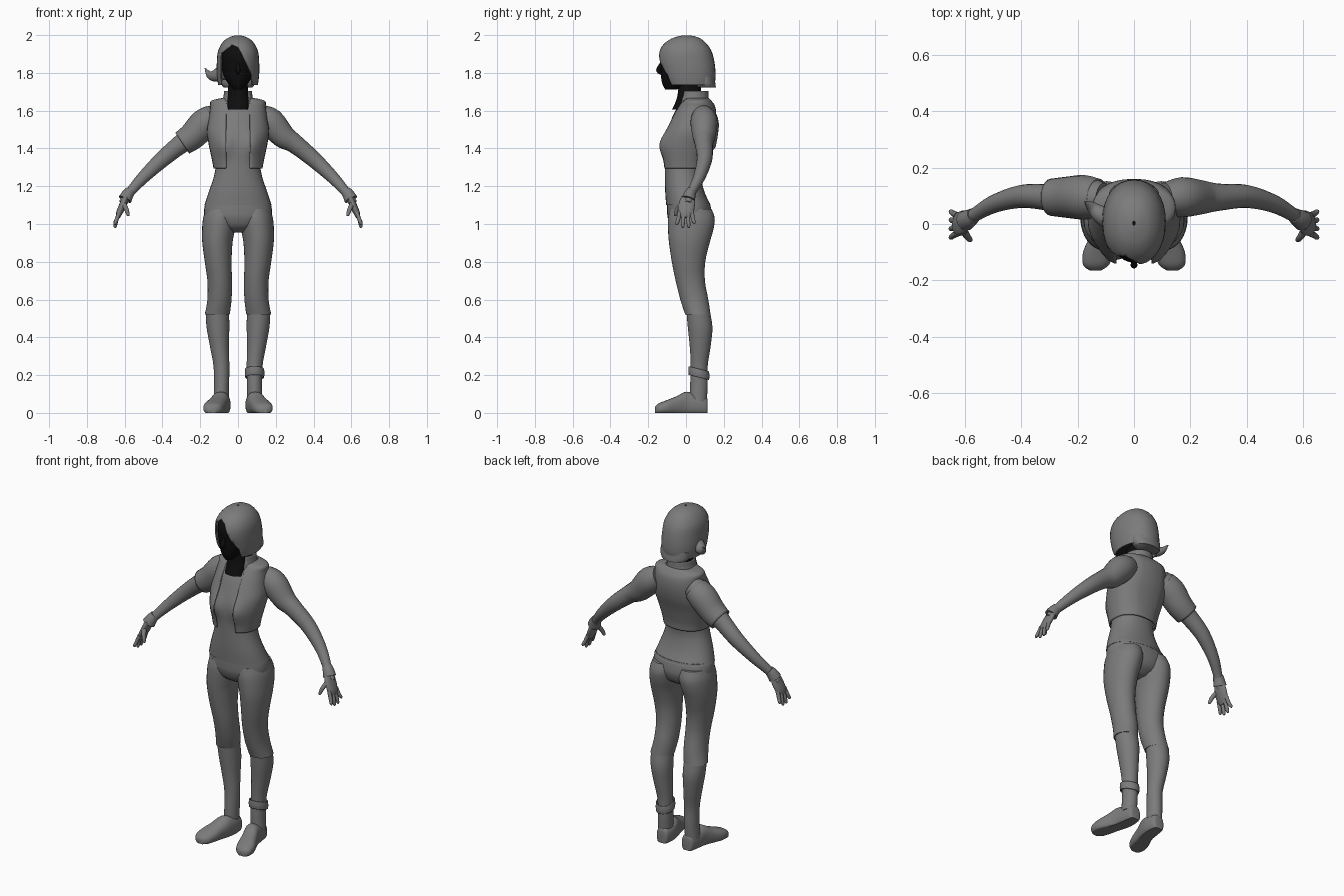
import bpy, bmesh, math
from mathutils import Vector


def material(name, rgb):
    m = bpy.data.materials.new(name)
    m.diffuse_color = (*rgb, 1)
    return m


GREY = material("mid grey", (0.2, 0.2, 0.2))
BLACK = material("black", (0.004, 0.004, 0.004))


def smooth(secs, sub=4):
    """Catmull-Rom interpolation of section rows."""
    out = []
    for i in range(len(secs) - 1):
        a, b, c, d = secs[max(i - 1, 0)], secs[i], secs[i + 1], secs[min(i + 2, len(secs) - 1)]
        for k in range(sub):
            t = k / sub
            out.append([0.5 * (2 * q + (r - p) * t + (2 * p - 5 * q + 4 * r - s) * t * t
                               + (3 * q - p - 3 * r + s) * t ** 3) for p, q, r, s in zip(a, b, c, d)])
    return out + [list(secs[-1])]


def ring(c, u, v, n=2.0, seg=32):
    """Superellipse ring around c spanned by half axes u and v."""
    pts = []
    for k in range(seg):
        a = 2 * math.pi * k / seg
        ca, sa = math.cos(a), math.sin(a)
        pts.append(c + u * math.copysign(abs(ca) ** (2 / n), ca) + v * math.copysign(abs(sa) ** (2 / n), sa))
    return pts


def loft(name, rings, mat, caps=True, edit=None, shell=0):
    bm = bmesh.new()
    loops = [[bm.verts.new(p) for p in r] for r in rings]
    n = len(loops[0])
    for a, b in zip(loops, loops[1:]):
        for k in range(n):
            bm.faces.new((a[k], a[(k + 1) % n], b[(k + 1) % n], b[k]))
    if caps:
        bm.faces.new(loops[0])
        bm.faces.new(loops[-1])
    bmesh.ops.recalc_face_normals(bm, faces=bm.faces[:])
    if edit:
        edit(bm)
    me = bpy.data.meshes.new(name)
    bm.to_mesh(me)
    bm.free()
    me.materials.append(mat)
    ob = bpy.data.objects.new(name, me)
    bpy.context.collection.objects.link(ob)
    if shell:
        m = ob.modifiers.new("thickness", 'SOLIDIFY')
        m.thickness, m.offset = shell, -1
    bpy.ops.object.select_all(action='DESELECT')
    ob.select_set(True)
    bpy.context.view_layer.objects.active = ob
    bpy.ops.object.shade_smooth_by_angle(angle=math.radians(50))
    return ob


def stack(name, secs, mat, n=2.0, tilt=0, side=1, **kw):
    """Upright loft from rows (z, centre x, front y, back y, half width)."""
    rings = []
    for z, cx, y0, y1, rx in smooth(secs):
        r = ring(Vector((side * cx, (y0 + y1) / 2, z)), Vector((rx, 0, 0)), Vector((0, (y1 - y0) / 2, 0)), n)
        rings.append([Vector((p.x, p.y, p.z + tilt * p.y)) for p in r])
    return loft(name, rings, mat, **kw)


def tube(name, secs, mat, side=1, seg=20, flat=1.0, **kw):
    """Round loft along a path of rows (x, y, z, radius); flat scales the y radius."""
    rows = smooth(secs)
    pts = [Vector((side * r[0], r[1], r[2])) for r in rows]
    rings = []
    for i, row in enumerate(rows):
        t = (pts[min(i + 1, len(pts) - 1)] - pts[max(i - 1, 0)]).normalized()
        u = t.cross(Vector((0, 1, 0))).normalized()
        rings.append(ring(pts[i], u * row[3], u.cross(t) * row[3] * flat, 2, seg))
    return loft(name, rings, mat, **kw)


def cut(bm, co, no):
    bmesh.ops.bisect_plane(bm, geom=bm.verts[:] + bm.edges[:] + bm.faces[:], plane_co=co, plane_no=no)


def remove(bm, test):
    bad = [f for f in bm.faces if test(f.calc_center_median())]
    bmesh.ops.delete(bm, geom=bad, context='FACES')


def bust(bm):
    for v in bm.verts:
        if v.co.y < 0:
            v.co.y -= 0.03 * math.exp(-((abs(v.co.x) - 0.075) / 0.05) ** 2 - ((v.co.z - 1.42) / 0.065) ** 2)


def front_gap(half):
    def edit(bm):
        for s in (-1, 1):
            cut(bm, (s * half, 0, 0), (1, 0, 0))
        remove(bm, lambda c: abs(c.x) < half and c.y < 0.03)
    return edit


def jacket_edit(bm):
    bust(bm)
    front_gap(0.063)(bm)


def hair_edit(bm):
    # asymmetric face opening with a swept fringe
    cut(bm, (-0.092, 0, 0), (1, 0, 0))
    cut(bm, (-0.03, 0, 1.95), (0.45, 0, 1))
    cut(bm, (-0.04, 0, 1.945), (-0.8, 0, 1))
    cut(bm, (0.0, 0, 1.94), (1, 0, 0.5))
    cut(bm, (0.075, 0, 0), (1, 0, 0))
    remove(bm, lambda c: c.y < 0 and -0.092 < c.x < min(0.075, (1.94 - c.z) * 0.5)
           and c.z < 1.945 + (c.x + 0.04) * 0.8 and c.z < 1.95 - 0.45 * (c.x + 0.03))


# torso, shirt and open jacket
stack("shirt", [(1.10, 0, -.105, .13, .178), (1.17, 0, -.11, .098, .155), (1.25, 0, -.112, .08, .128),
                (1.32, 0, -.112, .088, .118), (1.40, 0, -.11, .11, .13), (1.48, 0, -.10, .135, .145),
                (1.56, 0, -.075, .15, .14), (1.62, 0, -.045, .145, .13), (1.65, 0, -.02, .125, .11),
                (1.67, 0, 0, .10, .06)], GREY, n=2.2, edit=bust)
stack("jacket", [(1.295, 0, -.124, .10, .13), (1.34, 0, -.124, .105, .138), (1.42, 0, -.12, .125, .155),
                 (1.49, 0, -.108, .148, .165), (1.56, 0, -.08, .16, .155), (1.62, 0, -.045, .155, .147),
                 (1.652, 0, -.02, .135, .142), (1.668, 0, -.01, .12, .08)],
      GREY, n=2.3, caps=False, edit=jacket_edit, shell=0.008)
stack("collar", [(1.635, 0, -.045, .125, .092), (1.67, 0, -.04, .12, .078), (1.705, 0, -.035, .118, .074)],
      GREY, caps=False, edit=front_gap(0.055), shell=0.008)

# neck, face and nose
stack("neck", [(1.605, 0, -.075, .08, .062), (1.66, 0, -.05, .08, .06), (1.72, 0, -.04, .08, .052),
               (1.80, 0, -.03, .08, .05)], BLACK, n=2.6)
stack("face", [(1.712, 0, -.11, -.05, .022), (1.74, 0, -.125, .03, .05), (1.78, 0, -.132, .09, .074),
               (1.84, 0, -.135, .12, .09), (1.90, 0, -.135, .12, .092), (1.95, 0, -.10, .09, .07),
               (1.975, 0, -.05, .05, .035)], BLACK)
tube("nose", [(0, -.125, 1.86, .006), (0, -.14, 1.83, .011), (0, -.145, 1.81, .012), (0, -.125, 1.795, .008)], BLACK)

# bobbed hair with one flicked lock
stack("hair", [(1.735, 0, -.11, .15, .105), (1.77, 0, -.125, .156, .110), (1.81, 0, -.135, .156, .113),
               (1.86, 0, -.146, .15, .112), (1.91, 0, -.142, .137, .107), (1.95, 0, -.12, .113, .09),
               (1.98, 0, -.08, .08, .062), (1.995, 0, -.035, .04, .028), (1.999, 0, -.005, .01, .005)],
      GREY, n=2.15, tilt=-0.0, caps=False, edit=hair_edit, shell=0.008)
stack("hair_nape", [(1.722, 0, .06, .158, .075), (1.74, 0, .05, .156, .088), (1.78, 0, .05, .15, .09)], GREY)
tube("hair_lock", [(-.085, .02, 1.80, .04), (-.12, .035, 1.785, .032), (-.15, .06, 1.79, .02),
                   (-.175, .08, 1.825, .002)], GREY)

# pelvis
stack("hips", [(0.955, 0, -.03, .07, .05), (0.985, 0, -.075, .115, .12), (1.03, 0, -.096, .135, .172),
               (1.07, 0, -.10, .135, .18), (1.115, 0, -.10, .125, .172)], GREY, n=2.2)

for side, tag in ((1, "left"), (-1, "right")):
    # legs
    stack(tag + "_trouser_leg", [(.52, .11, -.004, .13, .066), (.60, .098, -.03, .118, .064),
                                 (.70, .097, -.055, .10, .065), (.80, .105, -.075, .102, .071),
                                 (.90, .109, -.09, .125, .08), (.97, .103, -.095, .145, .087),
                                 (1.03, .095, -.095, .152, .09), (1.08, .09, -.085, .135, .08)],
          GREY, side=side)
    stack(tag + "_calf", [(.06, .09, .02, .11, .04), (.15, .087, .022, .115, .04), (.25, .088, .025, .115, .042),
                          (.35, .098, .02, .13, .05), (.45, .106, .01, .14, .06), (.53, .109, .003, .128, .062)],
          GREY, side=side)
    # shoes, rows of (y, centre x, half width, height)
    shoe = [(.115, .083, .02, .06), (.105, .083, .036, .088), (.05, .085, .046, .10), (0, .093, .047, .112),
            (-.05, .11, .05, .088), (-.10, .126, .055, .068), (-.145, .135, .046, .05), (-.165, .137, .02, .03)]
    loft(tag + "_shoe", [[Vector((p.x, p.y, max(p.z, 0))) for p in
                          ring(Vector((side * cx, y, h * .42)), Vector((w, 0, 0)), Vector((0, 0, h * .58)), 2.4)]
                         for y, cx, w, h in smooth(shoe)], GREY)
    # arms and cuffs
    tube(tag + "_arm", [(.11, .09, 1.575, .06), (.17, .095, 1.54, .075), (.24, .095, 1.465, .064),
                        (.30, .095, 1.425, .051), (.40, .098, 1.343, .043), (.50, .07, 1.248, .033),
                        (.57, .03, 1.17, .025), (.61, .01, 1.11, .022)], GREY, side, flat=.95)
    tube(tag + "_cuff", [(.57, .03, 1.175, .027), (.585, .02, 1.155, .032), (.598, .012, 1.13, .036)], GREY, side)
    # hands
    tube(tag + "_palm", [(.595, .012, 1.14, .016), (.61, .004, 1.10, .019), (.628, -.002, 1.06, .017),
                         (.636, -.002, 1.035, .011)], GREY, side, flat=2.3)
    for k, (y, tip) in enumerate([(-.034, .995), (-.012, .98), (.01, .98), (.031, 1.0)]):
        tube(f"{tag}_finger_{k + 1}", [(.627, y, 1.065, .011), (.642, y * 1.2, 1.025, .0105),
                                       (.65, y * 1.4, tip + .01, .009), (.652, y * 1.4, tip, .004)],
             GREY, side, seg=10)
    tube(tag + "_thumb", [(.607, -.02, 1.11, .014), (.592, -.045, 1.08, .012), (.582, -.056, 1.05, .009),
                          (.58, -.058, 1.042, .004)], GREY, side, seg=10)

# short sleeve on one arm, ankle strap on one leg
tube("sleeve", [(.13, .092, 1.565, .07), (.18, .095, 1.53, .079), (.24, .095, 1.467, .073),
                (.295, .095, 1.428, .066)], GREY, -1, caps=False, shell=0.008)
stack("ankle_strap", [(.205, .088, .014, .122, .05), (.225, .088, .012, .124, .052), (.25, .088, .014, .122, .05)],
      GREY, tilt=-0.25, caps=False, shell=0.006)
